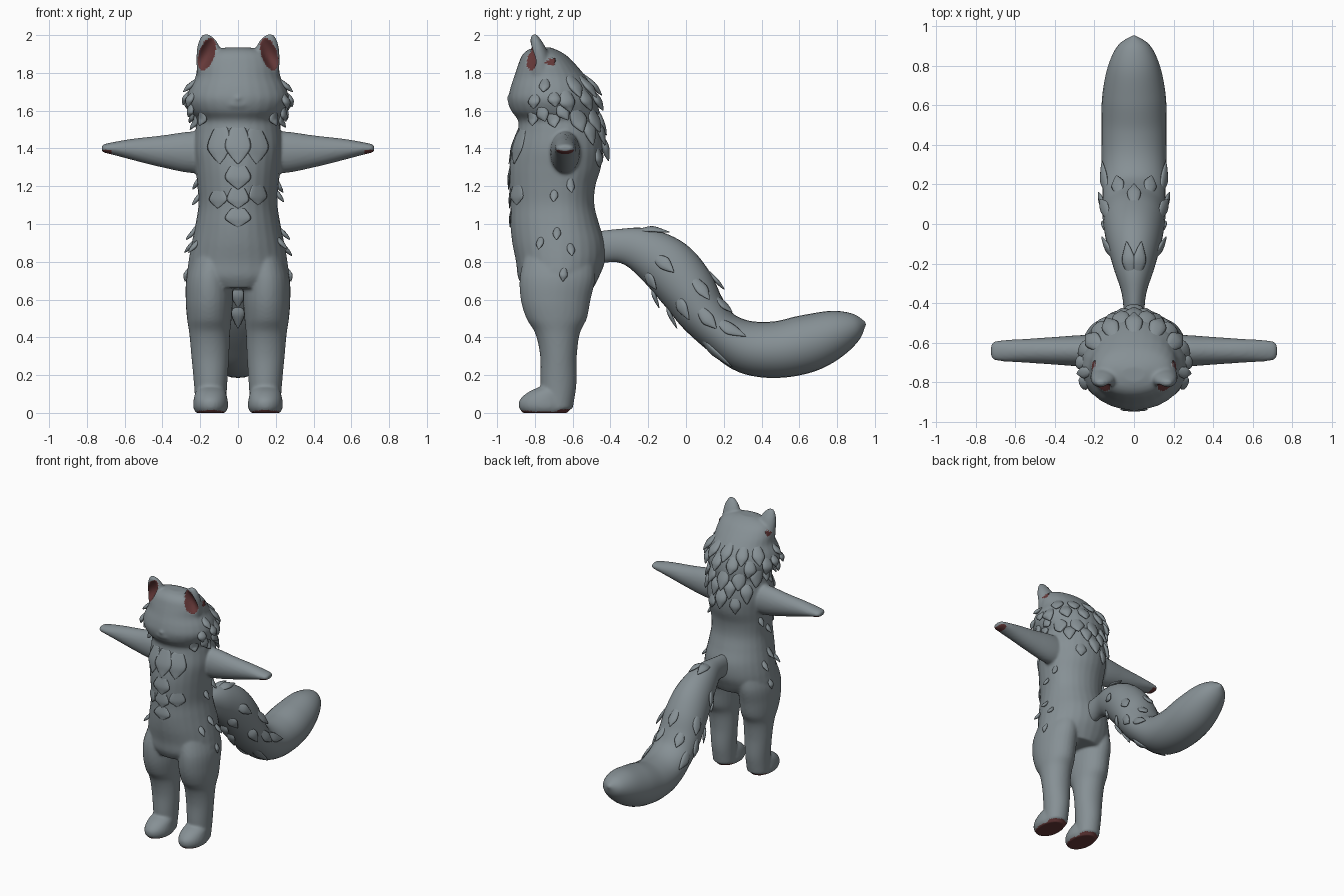
import bpy, bmesh, math, random
from mathutils import Vector

random.seed(4)
cube = bpy.data.objects.get("Cube")
if cube:
    bpy.data.objects.remove(cube)

X, Y, Z = Vector((1, 0, 0)), Vector((0, 1, 0)), Vector((0, 0, 1))


def material(name, rgb):
    mat = bpy.data.materials.new(name)
    mat.use_nodes = True
    color = (*rgb, 1)
    mat.diffuse_color = color
    shader = next(n for n in mat.node_tree.nodes if n.type == "BSDF_PRINCIPLED")
    shader.inputs["Base Color"].default_value = color
    shader.inputs["Roughness"].default_value = 0.8
    return mat


FUR = material("grey fur", (0.24, 0.28, 0.30))
SKIN = material("dark red skin", (0.13, 0.04, 0.04))


def spline(rows, steps=6):
    """Smoothly resample rows of (x, y, z, side radius, up radius, down radius)."""
    rows = [r if len(r) > 5 else (*r, r[-1]) for r in rows]
    last, out = len(rows) - 1, []
    for i in range(last):
        a, b, c, d = (rows[min(max(i + k, 0), last)] for k in (-1, 0, 1, 2))
        for s in range(steps):
            t = s / steps
            row = [0.5 * (2 * q + (r - p) * t + (2 * p - 5 * q + 4 * r - w) * t * t
                          + (3 * q - p - 3 * r + w) * t ** 3)
                   for p, q, r, w in zip(a, b, c, d)]
            out.append(row[:3] + [max(v, 0.002) for v in row[3:]])
    out.append(list(rows[-1]))
    return out


def surface(rows, i, angle, side, axis=None):
    """Point and outward direction on a tube at ring i."""
    lo, hi = rows[max(i - 1, 0)], rows[min(i + 1, len(rows) - 1)]
    tangent = axis or (Vector(hi[:3]) - Vector(lo[:3])).normalized()
    up = tangent.cross(side).normalized()
    c, s = math.cos(angle), math.sin(angle)
    x, y, z, a, b_up, b_down = rows[i]
    b = b_up if s > 0 else b_down
    point = Vector((x, y, z)) + side * (a * c) + up * (b * s)
    return point, (side * (c / a) + up * (s / b)).normalized()


def tube(bm, rows, side, axis=None, mirror=False, sides=28):
    """Loft closed elliptical rings; optionally repeat on the other side."""
    for flip in (1, -1) if mirror else (1,):
        rings = []
        for i in range(len(rows)):
            ring = []
            for k in range(sides):
                p, _ = surface(rows, i, math.tau * k / sides, side, axis)
                ring.append(bm.verts.new((p.x * flip, p.y, p.z)))
            rings.append(ring)
        for r, q in zip(rings, rings[1:]):
            for k in range(sides):
                n = (k + 1) % sides
                bm.faces.new((r[k], r[n], q[n], q[k]))
        bm.faces.new(rings[0])
        bm.faces.new(rings[-1])


def lock(bm, rows, i, j, degrees, width, thick, lift, side=X, axis=None):
    """Pointed lock of fur lying on a tube from ring i to ring j."""
    ang = math.radians(degrees)
    j = min(max(j, 0), len(rows) - 1)
    root, n = surface(rows, i, ang, side, axis)
    middle, _ = surface(rows, (i + j) // 2, ang, side, axis)
    tip, _ = surface(rows, j, ang, side, axis)
    tip = tip + n * lift
    across = (tip - root).cross(n).normalized()
    path = [(*(root - n * thick), width * 0.5, thick * 0.5),
            (*(middle + n * lift * 0.25), width, thick),
            (*(middle.lerp(tip, 0.6) + n * lift * 0.1), width * 0.55, thick * 0.7),
            (*tip, 0.002, 0.002)]
    tube(bm, spline(path, 4), across, sides=10)


def finish(name, bm, fuse=False):
    bmesh.ops.recalc_face_normals(bm, faces=bm.faces)
    mesh = bpy.data.meshes.new(name)
    bm.to_mesh(mesh)
    bm.free()
    obj = bpy.data.objects.new(name, mesh)
    bpy.context.collection.objects.link(obj)
    if fuse:
        remesh = obj.modifiers.new("fuse", "REMESH")
        remesh.mode, remesh.voxel_size = "VOXEL", 0.009
        smooth = obj.modifiers.new("soften", "SMOOTH")
        smooth.factor, smooth.iterations = 0.5, 6
        graph = bpy.context.evaluated_depsgraph_get()
        fused = bpy.data.meshes.new_from_object(obj.evaluated_get(graph))
        obj.modifiers.clear()
        obj.data = fused
    obj.data.materials.clear()
    obj.data.materials.append(FUR)
    obj.data.shade_smooth()
    return obj


# Torso and head: height, front, widest depth, back, half width
profile = [
    (.66, -.86, -.68, -.49, .20), (.72, -.89, -.67, -.46, .265), (.8, -.90, -.66, -.43, .262),
    (.9, -.92, -.66, -.43, .245), (1, -.93, -.66, -.46, .225), (1.1, -.93, -.66, -.485, .21),
    (1.2, -.935, -.66, -.48, .215), (1.3, -.935, -.66, -.45, .225), (1.4, -.92, -.66, -.44, .235),
    (1.5, -.89, -.67, -.45, .225), (1.55, -.89, -.68, -.46, .22), (1.6, -.925, -.71, -.46, .25),
    (1.66, -.94, -.72, -.47, .27), (1.72, -.93, -.72, -.49, .255), (1.78, -.91, -.72, -.53, .225),
    (1.84, -.89, -.73, -.58, .215), (1.89, -.87, -.74, -.63, .19), (1.92, -.84, -.75, -.68, .14),
    (1.935, -.80, -.75, -.72, .06)]
torso = spline([(0, m, z, w, b - m, m - f) for z, f, m, b, w in profile])
body = bmesh.new()
tube(body, torso, X, Z)

# Legs, feet, ears and arms
leg = [(.145, -.68, .02, .08, .08), (.145, -.675, .15, .088, .095), (.147, -.675, .3, .1, .097),
       (.15, -.68, .42, .108, .118), (.152, -.685, .5, .118, .16), (.152, -.69, .6, .125, .185),
       (.15, -.68, .72, .122, .2), (.13, -.67, .85, .1, .18)]
foot = [(.145, -.745, 0, .078, .12), (.145, -.75, .03, .092, .135), (.145, -.75, .07, .09, .13),
        (.145, -.73, .11, .08, .105), (.145, -.7, .14, .06, .07)]
ear = [(.14, -.76, 1.72, .07, .07), (.15, -.77, 1.85, .07, .058), (.155, -.785, 1.93, .062, .044),
       (.163, -.797, 1.98, .04, .026), (.17, -.803, 2.005, .015, .012)]
for rows in (leg, foot, ear):
    tube(body, spline(rows), X, Z, mirror=True)
arm = [(.1, -.64, 1.38, .08, .11), (.25, -.64, 1.38, .08, .11), (.4, -.64, 1.385, .07, .085),
       (.55, -.64, 1.395, .06, .058), (.66, -.64, 1.4, .054, .034), (.71, -.64, 1.4, .045, .022),
       (.722, -.64, 1.4, .025, .01)]
tube(body, spline(arm), Y, mirror=True)

# Muzzle and nose bumps
for y, z, wide, deep, tall in ((-.88, 1.64, .11, .062, .05), (-.935, 1.665, .02, .014, .014)):
    ball = bmesh.ops.create_icosphere(body, subdivisions=3, radius=1)["verts"]
    for v in ball:
        v.co = Vector((v.co.x * wide, y + v.co.y * deep, z + v.co.z * tall))
body_obj = finish("body", body, fuse=True)
body_obj.data.materials.append(SKIN)


def in_ear(co, normal):
    side = math.copysign(1, co.x)
    middle = 0.165 + (1.9 - co.z) * 0.25
    d = ((abs(co.x) - middle) / 0.044) ** 2 + ((co.z - 1.9) / 0.085) ** 2
    facing = normal.x * side * 0.5 - normal.y * 0.85
    return max(0, 1 - d) if facing > 0.15 and co.y < -0.7 else 0


# Hollow the ears, then colour the ears, soles and paw tips
bm = bmesh.new()
bm.from_mesh(body_obj.data)
bm.normal_update()
for f in bm.faces:
    c, n = f.calc_center_median(), f.normal
    sole = c.z < 0.02 and n.z < -0.6
    paw_tip = abs(c.x) > 0.67 and n.z < -0.5
    f.material_index = int(bool(sole or paw_tip or in_ear(c, n)))
dents = [(v, in_ear(v.co, v.normal)) for v in bm.verts]
for v, depth in dents:
    v.co.y += 0.04 * depth
bm.to_mesh(body_obj.data)
bm.free()

# Tail
tail = spline([
    (0, -.5, .87, .05, .085), (0, -.36, .885, .06, .088), (0, -.23, .86, .1, .122),
    (0, -.1, .78, .135, .15), (0, 0, .665, .155, .15), (0, .08, .54, .16, .133),
    (0, .18, .43, .16, .118), (0, .32, .35, .163, .14), (0, .48, .335, .165, .15),
    (0, .65, .37, .16, .152), (0, .8, .425, .13, .122), (0, .9, .46, .08, .07),
    (0, .95, .475, .008, .008)])
bm = bmesh.new()
tube(bm, tail, X)
finish("tail", bm)


def ring_at(z):
    return min(range(len(torso)), key=lambda i: abs(torso[i][2] - z))


def torso_locks(name, rows):
    """Rows of height, length, angles, width, thickness, lift."""
    bm = bmesh.new()
    for z, length, angles, width, thick, lift in rows:
        for a in angles:
            top = z + random.uniform(-0.015, 0.015)
            lock(bm, torso, ring_at(top), ring_at(top - length), a, width, thick, lift, X, Z)
    finish(name, bm)


torso_locks("back_mane", [
    (1.80, .12, (35, 62, 90, 118, 145), .045, .016, .03),
    (1.72, .13, (20, 48, 76, 104, 132, 160), .045, .018, .03),
    (1.63, .14, (30, 60, 90, 120, 150), .05, .018, .025),
    (1.54, .14, (45, 75, 105, 135), .045, .018, .02),
    (1.50, .16, (90,), .05, .022, .035),
    (1.42, .13, (65, 115), .04, .015, .012)])
torso_locks("cheek_tufts", [
    (1.76, .07, (-8, 188), .03, .014, .03), (1.70, .08, (-22, 5, 175, 202), .035, .016, .03),
    (1.64, .09, (-15, 12, 168, 195), .035, .016, .045),
    (1.59, .08, (-35, -5, 185, 215), .035, .014, .03)])
torso_locks("side_tufts", [
    (z, .07, (a, 180 - a), .022, .012, .035)
    for z, a in ((1.24, 15), (1.17, -8), (.99, -5), (.93, -25), (.91, 12), (.78, 5))])
torso_locks("chest_ruff", [
    (1.52, .2, (-90, -65, -115), .07, .008, .004), (1.31, .12, (-90,), .07, .008, .005),
    (1.20, .11, (-90, -60, -120), .06, .007, .004), (1.08, .1, (-90,), .07, .006, .003)])

# Tail tufts: ring, length in rings, angles, lift
bm = bmesh.new()
for i, count, angles, lift in (
        (10, 5, (-75, -105), .02), (15, 5, (0, 50, 130, 180), .02), (19, 5, (90,), .03),
        (23, 6, (-90, -25, 205), .03), (25, 5, (30, 90, 150), .025),
        (29, 6, (-60, -120, 0, 180), .02), (34, 7, (-20, 200, 60, 120), .01)):
    for a in angles:
        lock(bm, tail, i, i + count, a, .035, .012, lift)
finish("tail_tufts", bm)
